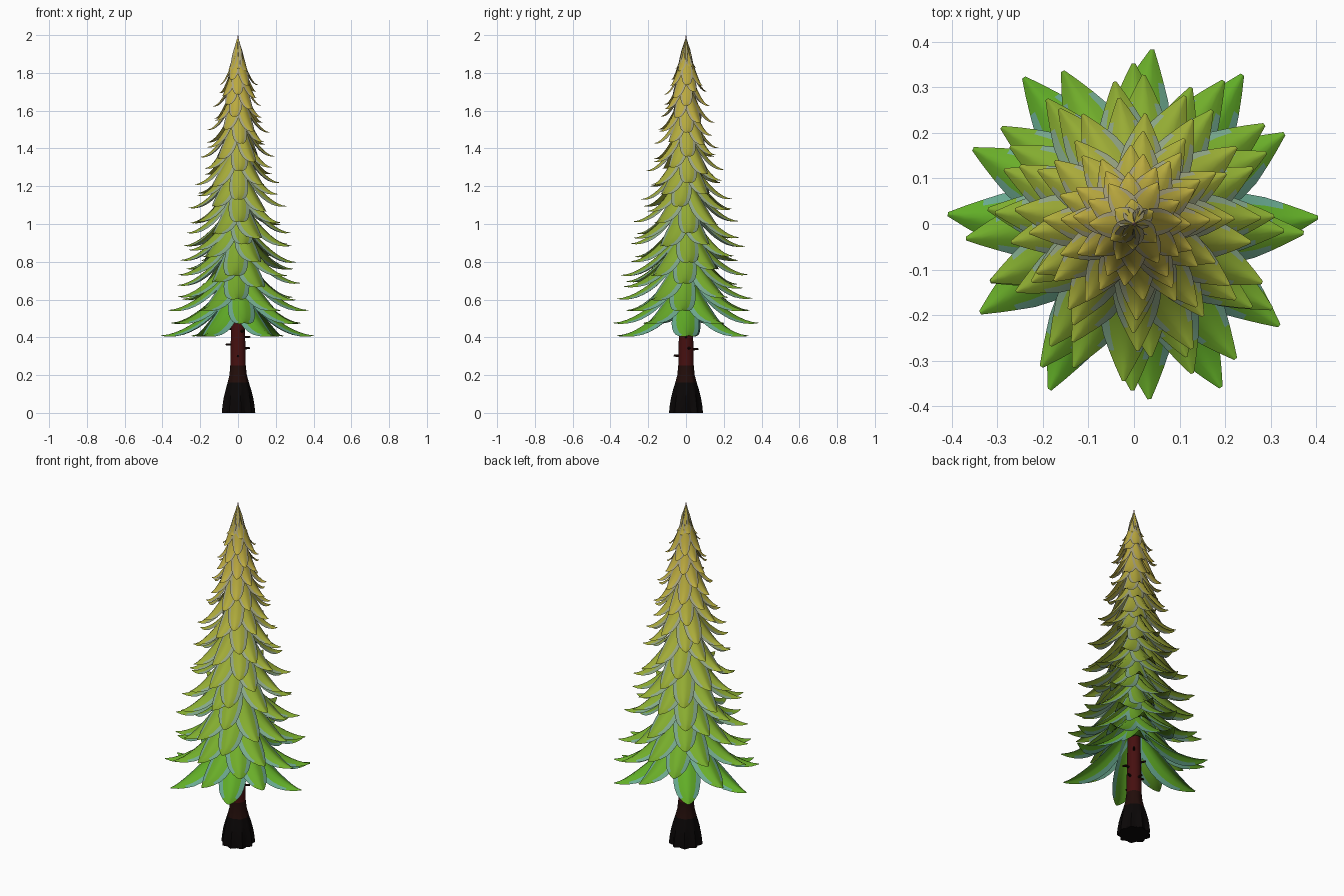
import bpy, bmesh, math, random
from mathutils import Vector

if "Cube" in bpy.data.objects:
    bpy.data.objects.remove(bpy.data.objects["Cube"])

random.seed(4)


def material(name, color):
    m = bpy.data.materials.new(name)
    m.diffuse_color = (*color, 1)
    m.use_nodes = True
    m.node_tree.nodes["Principled BSDF"].inputs["Base Color"].default_value = m.diffuse_color
    return m


def mix(a, b, t):
    return [p + (q - p) * t for p, q in zip(a, b)]


def lookup(table, z):
    for (z0, v0), (z1, v1) in zip(table, table[1:]):
        if z <= z1:
            return v0 + (v1 - v0) * max(0, (z - z0) / (z1 - z0))
    return table[-1][1]


def finish(name, bm, mats, angle=40):
    me = bpy.data.meshes.new(name)
    bm.to_mesh(me)
    bm.free()
    for m in mats:
        me.materials.append(m)
    ob = bpy.data.objects.new(name, me)
    bpy.context.collection.objects.link(ob)
    bpy.context.view_layer.objects.active = ob
    ob.select_set(True)
    bpy.ops.object.shade_smooth_by_angle(angle=math.radians(angle))
    ob.select_set(False)
    return ob


# Trunk: lofted rings, flared and fluted at the foot, thin spike at the top
profile = [(0, .084), (.04, .081), (.08, .076), (.12, .067), (.16, .056),
           (.2, .046), (.25, .041), (.4, .038), (.7, .032), (1.1, .022),
           (1.5, .016), (1.8, .014), (1.92, .01), (2.0, .001)]
SIDES = 36
bm = bmesh.new()
rings = []
for z, r in profile:
    flute = .09 * max(0, 1 - z / .25)
    rings.append([bm.verts.new((
        r * (1 + flute * math.cos(9 * a)) * math.cos(a),
        r * (1 + flute * math.cos(9 * a)) * math.sin(a), z))
        for a in (2 * math.pi * i / SIDES for i in range(SIDES))])
for k, (lo, hi) in enumerate(zip(rings, rings[1:])):
    z = profile[k][0]
    for i in range(SIDES):
        j = (i + 1) % SIDES
        f = bm.faces.new((lo[i], lo[j], hi[j], hi[i]))
        f.material_index = 0 if z < .15 else 1 if z < .24 else 2 if z < 1.7 else 3
bm.faces.new(rings[0][::-1])
bm.faces.new(rings[-1]).material_index = 3
bark = [material("bark_foot", (.003, .002, .002)), material("bark_mid", (.016, .004, .003)),
        material("bark_red", (.06, .005, .005)), material("spike_pink", (.45, .2, .2))]
finish("trunk", bm, bark)

# Dead branch stubs on the bare trunk
bm = bmesh.new()
for z, deg in [(.36, 180), (.4, 0), (.34, 20), (.3, 270), (.335, 90), (.44, 130),
               (.47, 215), (.5, 50), (.43, 300)]:
    d = Vector((math.cos(math.radians(deg)), math.sin(math.radians(deg)), .05)).normalized()
    mat = d.to_track_quat('Z', 'Y').to_matrix().to_4x4()
    mat.translation = Vector((0, 0, z)) + d * .045
    bmesh.ops.create_cone(bm, cap_ends=True, segments=8, radius1=.007, radius2=.005,
                          depth=.04, matrix=mat)
finish("branch_stubs", bm, [bark[1]])

# Foliage: tiers of six drooping, folded leaves, each tier turned half a step
tip_radius = [(.41, .41), (.5, .385), (.64, .35), (.8, .33), (1.0, .28), (1.2, .235),
              (1.4, .185), (1.6, .138), (1.75, .1), (1.84, .05)]
leaf_width = [(.2, .85), (.4, 1), (.55, .97), (.7, .77), (.85, .44), (1, .06)]
ROWS, COLS = 10, 6


def add_leaf(bm, angle, z_tip, reach, drop, width, root, root_width):
    out = Vector((math.cos(angle), math.sin(angle), 0))
    side = Vector((-out.y, out.x, 0))
    bend = random.uniform(-.03, .03) * reach
    shape = [(0, root_width)] + leaf_width
    grid = []
    for i in range(ROWS + 1):
        t = i / ROWS
        r = root + (reach - root) * t
        z = z_tip + drop * (1 - t) ** 1.7
        w = width * lookup(shape, t)
        row = []
        for j in range(COLS + 1):
            s = 2 * j / COLS - 1
            fold = w * abs(s) ** 1.3
            p = out * (r - .2 * fold * (1 - t)) + side * (s * w + bend * math.sin(math.pi * t))
            p.z = z - .5 * fold
            row.append(bm.verts.new(p))
        grid.append(row)
    for i in range(ROWS):
        for j in range(COLS):
            f = bm.faces.new((grid[i][j], grid[i + 1][j], grid[i + 1][j + 1], grid[i][j + 1]))
            f.material_index = 1 if j in (0, COLS - 1) and i < 8 else 0


# Leaf directions of the three lowest, clearly visible tiers
low_angles = [(2, 54, 127, 177, 243, 298), (31, 84, 155, 210, 275, 325),
              (357, 58, 115, 185, 237, 307)]
TIERS = 22
for k in range(TIERS):
    u = k / (TIERS - 1)
    z_tier = .41 + 1.41 * u
    bm = bmesh.new()
    for i in range(6):
        if k < 3:
            angle, dz, scale = low_angles[k][i], 0, random.uniform(.98, 1)
        else:
            angle = 60 * i + 30 * (k % 2) + random.uniform(-9, 9)
            dz, scale = random.uniform(-.02, .02), random.uniform(.93, 1.02)
        z = z_tier + dz
        reach = lookup(tip_radius, z) * scale
        drop = min(.245 - .03 * u, 1.98 - z)
        add_leaf(bm, math.radians(angle), z, reach, drop,
                 .016 + .142 * reach, .03 * (1 - u) + .003, .65 - .5 * u * u)
    core = material(f"leaf_core_{k}", mix((.12, .42, .02), (.5, .4, .05), min(1, u * 1.2)))
    edge = material(f"leaf_edge_{k}", mix((.14, .4, .28), (.4, .36, .2), min(1, u * 1.2)))
    finish(f"leaf_tier_{k + 1}", bm, [core, edge], 60)
